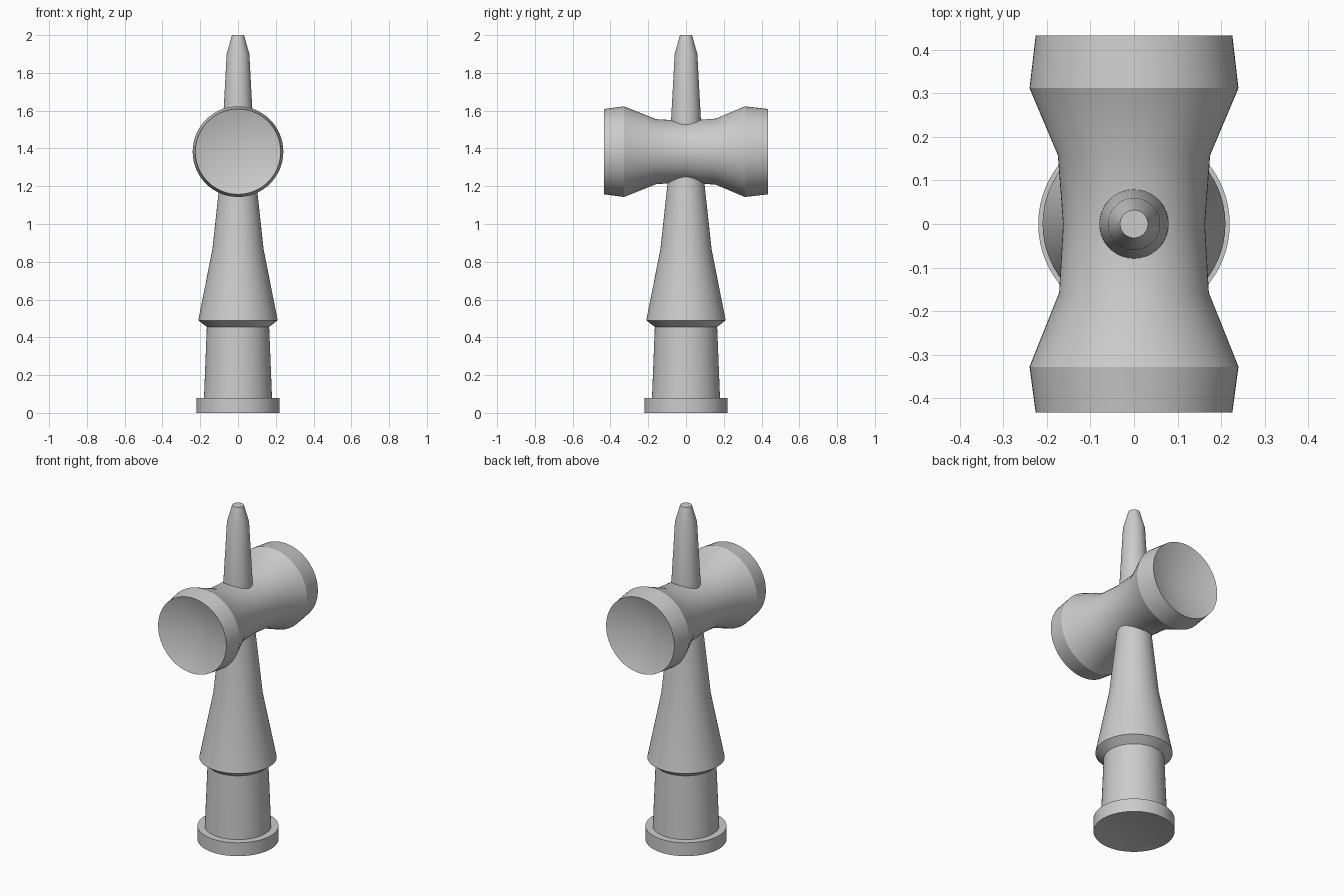
import bpy, bmesh, math
from mathutils import Matrix

cube = bpy.data.objects.get("Cube")
if cube:
    bpy.data.objects.remove(cube)

# One plain grey for the whole toy
grey = bpy.data.materials.new("plain grey")
grey.use_nodes = True
colour = (0.6, 0.6, 0.6, 1)
grey.diffuse_color = colour
grey.node_tree.nodes["Principled BSDF"].inputs["Base Color"].default_value = colour


def lathe(name, profile, matrix=Matrix(), sides=64):
    """Turn (radius, height) points about z; zero radius makes a pole."""
    bm = bmesh.new()
    verts = [bm.verts.new((r, 0, z)) for r, z in profile]
    edges = [bm.edges.new(pair) for pair in zip(verts, verts[1:])]
    bmesh.ops.spin(bm, geom=verts + edges, axis=(0, 0, 1), cent=(0, 0, 0),
                   angle=math.tau, steps=sides, use_merge=True)
    bmesh.ops.remove_doubles(bm, verts=bm.verts, dist=0.0001)
    bmesh.ops.recalc_face_normals(bm, faces=bm.faces)
    bm.transform(matrix)
    mesh = bpy.data.meshes.new(name)
    bm.to_mesh(mesh)
    bm.free()
    mesh.materials.append(grey)
    obj = bpy.data.objects.new(name, mesh)
    bpy.context.collection.objects.link(obj)
    bpy.ops.object.select_all(action='DESELECT')
    obj.select_set(True)
    bpy.context.view_layer.objects.active = obj
    bpy.ops.object.shade_smooth_by_angle(angle=math.radians(25))
    return obj


# Handle: dished foot, grip, flared skirt and tapering neck
lathe("handle", [(0, 0.04), (0.22, 0), (0.22, 0.08), (0.18, 0.08), (0.165, 0.455),
                 (0.21, 0.49), (0.135, 0.87), (0.095, 1.24), (0.09, 1.3), (0, 1.3)])

# Spike rising from the crosspiece
lathe("spike", [(0, 1.4), (0.083, 1.4), (0.079, 1.55), (0.06, 1.9), (0.032, 2), (0, 2)])

# Crosspiece: waisted barrel along y with a shallow cup in each end
along_y = Matrix.Translation((0, 0, 1.383)) @ Matrix.Rotation(math.radians(-90), 4, 'X')
lathe("crosspiece", [(0, -0.36), (0.226, -0.433), (0.24, -0.328), (0.172, -0.158),
                     (0.163, 0), (0.175, 0.158), (0.24, 0.312), (0.226, 0.433), (0, 0.36)],
      along_y)
